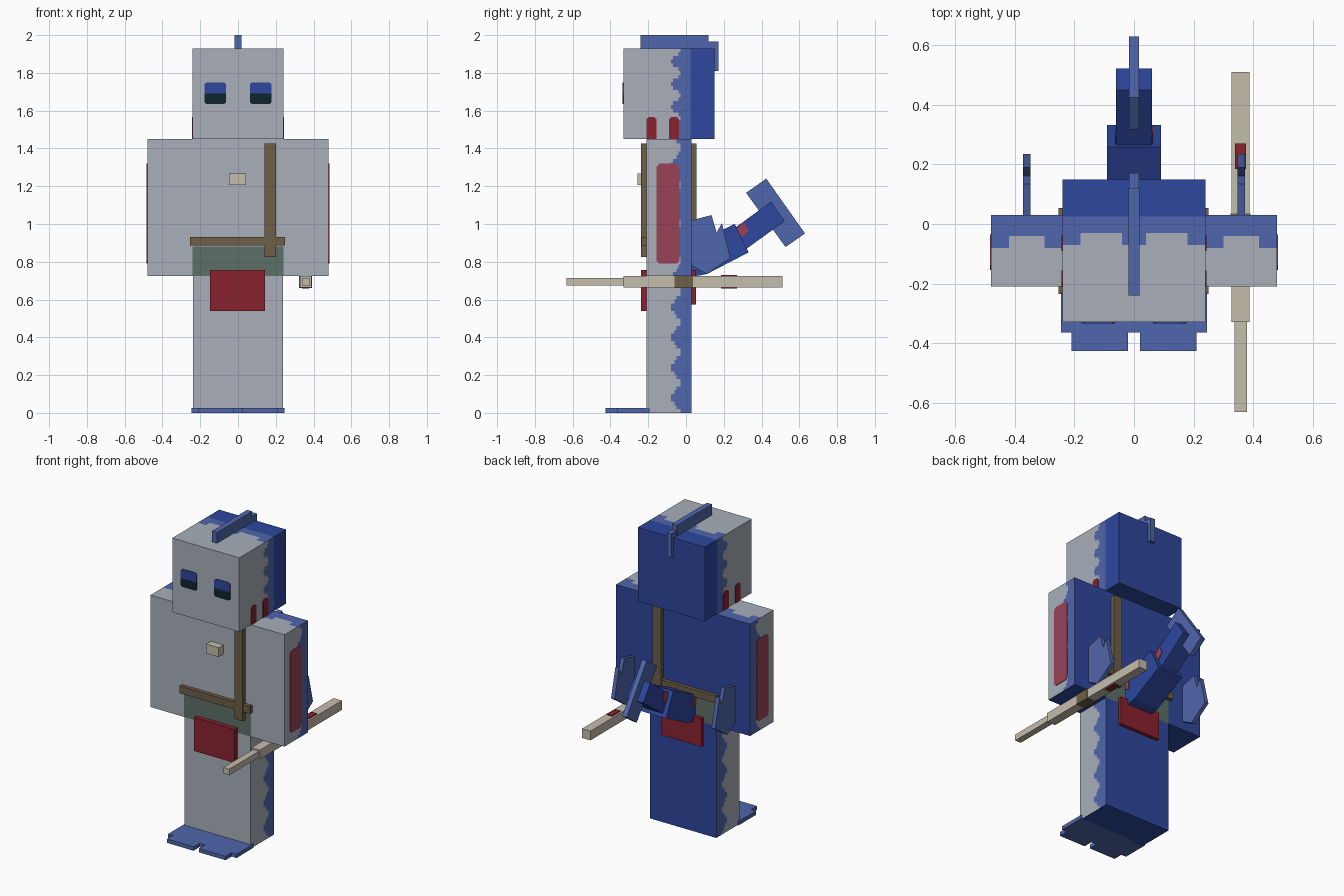
import bpy, bmesh, math
from mathutils import Vector

if "Cube" in bpy.data.objects:
    bpy.data.objects.remove(bpy.data.objects["Cube"])


def material(name, r, g, b):
    m = bpy.data.materials.new(name)
    lin = [((c / 255 + 0.055) / 1.055) ** 2.4 for c in (r, g, b)]
    m.diffuse_color = (*lin, 1)
    m.use_nodes = True
    m.node_tree.nodes["Principled BSDF"].inputs["Base Color"].default_value = m.diffuse_color
    return m


GREY = material("pale grey skin", 168, 175, 186)
LIGHT = material("light blue skin", 80, 102, 172)
DARK = material("deep blue skin", 45, 71, 158)
BEIGE = material("bone", 197, 189, 174)
BROWN = material("leather brown", 110, 94, 70)
RED = material("dark red", 138, 34, 48)
ROSE = material("muted rose", 152, 66, 86)
GREEN = material("grey green", 92, 111, 101)
BLACK = material("eye black", 15, 36, 46)


def finish(name, bm, mats):
    bmesh.ops.recalc_face_normals(bm, faces=bm.faces)
    me = bpy.data.meshes.new(name)
    bm.to_mesh(me)
    bm.free()
    for m in mats:
        me.materials.append(m)
    ob = bpy.data.objects.new(name, me)
    bpy.context.collection.objects.link(ob)
    return ob


def cube(x0, x1, y0, y1, z0, z1):
    bm = bmesh.new()
    bmesh.ops.create_cube(bm, size=1)
    for v in bm.verts:
        v.co = Vector((x1 if v.co.x > 0 else x0, y1 if v.co.y > 0 else y0,
                       z1 if v.co.z > 0 else z0))
    return bm


def box(name, mat, *dims):
    return finish(name, cube(*dims), [mat])


def prism(name, mat, pts, x0, x1):
    """Profile in (y, z) extruded along x."""
    bm = bmesh.new()
    f = bm.faces.new([bm.verts.new((x0, y, z)) for y, z in pts])
    g = bmesh.ops.extrude_face_region(bm, geom=[f])
    for v in g["geom"]:
        if isinstance(v, bmesh.types.BMVert):
            v.co.x = x1
    return finish(name, bm, [mat])


def rounded(a0, a1, b0, b1, c, low=True, high=True):
    """Rectangle outline with clipped corners."""
    pts = [(a0 + c, b0), (a1 - c, b0), (a1, b0 + c)] if low else [(a0, b0), (a1, b0)]
    pts += [(a1, b1 - c), (a1 - c, b1), (a0 + c, b1), (a0, b1 - c)] if high else [(a1, b1), (a0, b1)]
    return pts + ([(a0, b0 + c)] if low else [])


def cut(bm, axis, value):
    n = Vector((0, 0, 0))
    n[axis] = 1
    bmesh.ops.bisect_plane(bm, geom=bm.verts[:] + bm.edges[:] + bm.faces[:],
                           plane_co=n * value, plane_no=n)


def skin_box(name, dims, period, top_edge, dark_from=1.0, shorts=-1.0):
    """Box with pale front, scalloped light blue sides and a deep blue back."""
    bm = cube(*dims)
    x0, x1, y0, y1, z0, z1 = dims
    for i in range(7):
        cut(bm, 1, -0.09 + i * 0.01)
    if dark_from < y1:
        cut(bm, 1, dark_from)
    if shorts > z0:
        cut(bm, 2, shorts)
    for i in range(1, int((z1 - z0) / 0.02)):
        cut(bm, 2, z0 + i * 0.02)
    for i in range(1, int((x1 - x0) / 0.02 + 0.5)):
        cut(bm, 0, x0 + i * 0.02)
    bm.normal_update()
    for f in bm.faces:
        c, n = f.calc_center_median(), f.normal
        if c.z < shorts:
            i = 3
        elif n.y < -0.5:
            i = 0
        elif n.y > 0.5 or n.z < -0.5 or c.y > dark_from:
            i = 2
        else:
            edge = (top_edge(c.x) if n.z > 0.5
                    else -0.055 + 0.025 * math.cos(2 * math.pi * c.z / period))
            i = 1 if c.y > edge else 0
        f.material_index = i
    bmesh.ops.dissolve_limit(bm, angle_limit=0.01, verts=bm.verts[:],
                             edges=bm.edges[:], delimit={'MATERIAL'})
    return finish(name, bm, [GREY, LIGHT, DARK, GREEN])


def arm_edge(x):
    return -0.035 if 0.3 < abs(x) < 0.42 else -0.08


def head_edge(x):
    return -0.035 if 0.04 < abs(x) < 0.18 else -0.07


# Body blocks
skin_box("head", (-0.24, 0.24, -0.33, 0.15, 1.45, 1.93), 0.12, head_edge, dark_from=0.025)
skin_box("torso", (-0.24, 0.24, -0.21, 0.03, 0.725, 1.45), 0.18, arm_edge, shorts=0.88)
skin_box("legs", (-0.238, 0.238, -0.21, 0.03, 0, 0.725), 0.16, arm_edge)
for s, side in ((-1, "left"), (1, "right")):
    xs = sorted((s * 0.24, s * 0.48))
    skin_box(side + "_arm", (*xs, -0.21, 0.03, 0.725, 1.45), 0.2, arm_edge)

    # Rose patch on the outside of the arm
    prism(side + "_arm_patch", ROSE, rounded(-0.155, -0.035, 0.79, 1.32, 0.015),
          s * 0.478, s * 0.484)
    # Gill slits
    for y in (-0.21, -0.09):
        prism(side + "_gill", RED, rounded(y, y + 0.053, 1.45, 1.567, 0.012, low=False),
              s * 0.238, s * 0.244)
    # Elbow fin
    prism(side + "_arm_fin", LIGHT,
          [(0.03, 1.02), (0.135, 1.047), (0.162, 0.955), (0.19, 1.005),
           (0.235, 0.82), (0.11, 0.735), (0.03, 0.78)], s * 0.36 - 0.013, s * 0.36 + 0.013)
    # Webbed foot and toes
    fx = sorted((0, s * 0.245))
    box(side + "_foot", LIGHT, *fx, -0.365, -0.19, 0, 0.025)
    tx = sorted((s * 0.02, s * 0.21))
    box(side + "_toes", LIGHT, *tx, -0.427, -0.365, 0, 0.025)
    # Eye: blue upper lid over a dark lower half
    for part, mat, z0, z1, lo in (("eye", BLACK, 1.635, 1.69, True),
                                  ("eyelid", DARK, 1.69, 1.75, False)):
        o = rounded(-0.057, 0.057, z0, z1, 0.01, low=lo, high=not lo)
        bm = bmesh.new()
        f = bm.faces.new([bm.verts.new((s * 0.12 + a, -0.335, z)) for a, z in o])
        g = bmesh.ops.extrude_face_region(bm, geom=[f])
        for v in g["geom"]:
            if isinstance(v, bmesh.types.BMVert):
                v.co.y = -0.328
        finish(side + "_" + part, bm, [mat])

# Head crest
box("crest_top", LIGHT, -0.018, 0.018, -0.24, 0.12, 1.93, 2.0)
box("crest_back", LIGHT, -0.017, 0.017, 0.115, 0.172, 1.81, 1.965)

# Pendant, belt, shoulder strap, loincloth
box("pendant", BEIGE, -0.048, 0.042, -0.258, -0.21, 1.207, 1.267)
box("belt", BROWN, -0.253, 0.25, -0.235, 0.053, 0.885, 0.932)
for label, y0, y1 in (("front", -0.238, -0.208), ("back", 0.028, 0.056)):
    box(label + "_strap", BROWN, 0.14, 0.2, y0, y1, 0.825, 1.425)
box("front_loincloth", RED, -0.148, 0.143, -0.238, -0.21, 0.54, 0.757)
box("back_loincloth", RED, -0.148, 0.143, 0.03, 0.053, 0.575, 0.757)

# Tail segments, tail fin and rose side markings
prism("tail_base", DARK, [(0.258, 1.0), (0.332, 0.85), (0.11, 0.735), (0.03, 0.72), (0.03, 0.89)],
      -0.09, 0.09)
prism("tail_tip", DARK, [(0.45, 1.118), (0.523, 1.015), (0.315, 0.865), (0.243, 0.968)],
      -0.06, 0.06)
prism("tail_fin", LIGHT, [(0.425, 1.24), (0.63, 0.95), (0.527, 0.878), (0.318, 1.165)],
      -0.016, 0.016)
for s in (-1, 1):
    prism("tail_marking", ROSE, [(0.265, 0.965), (0.305, 1.013), (0.33, 0.965), (0.3, 0.93)],
          s * 0.058, s * 0.064)
    prism("tail_base_marking", ROSE, [(0.03, 0.88), (0.062, 0.87), (0.06, 0.825), (0.03, 0.83)],
          s * 0.088, s * 0.094)

# Bone weapon held under the right arm
box("weapon_shaft", BEIGE, 0.328, 0.388, -0.33, 0.51, 0.664, 0.724)
box("weapon_tip", BEIGE, 0.338, 0.38, -0.632, -0.33, 0.674, 0.714)
box("weapon_grip", BROWN, 0.324, 0.392, -0.06, 0.036, 0.66, 0.728)
box("weapon_top_band", RED, 0.34, 0.376, 0.185, 0.27, 0.72, 0.73)
box("weapon_bottom_band", RED, 0.34, 0.376, 0.185, 0.27, 0.658, 0.668)
